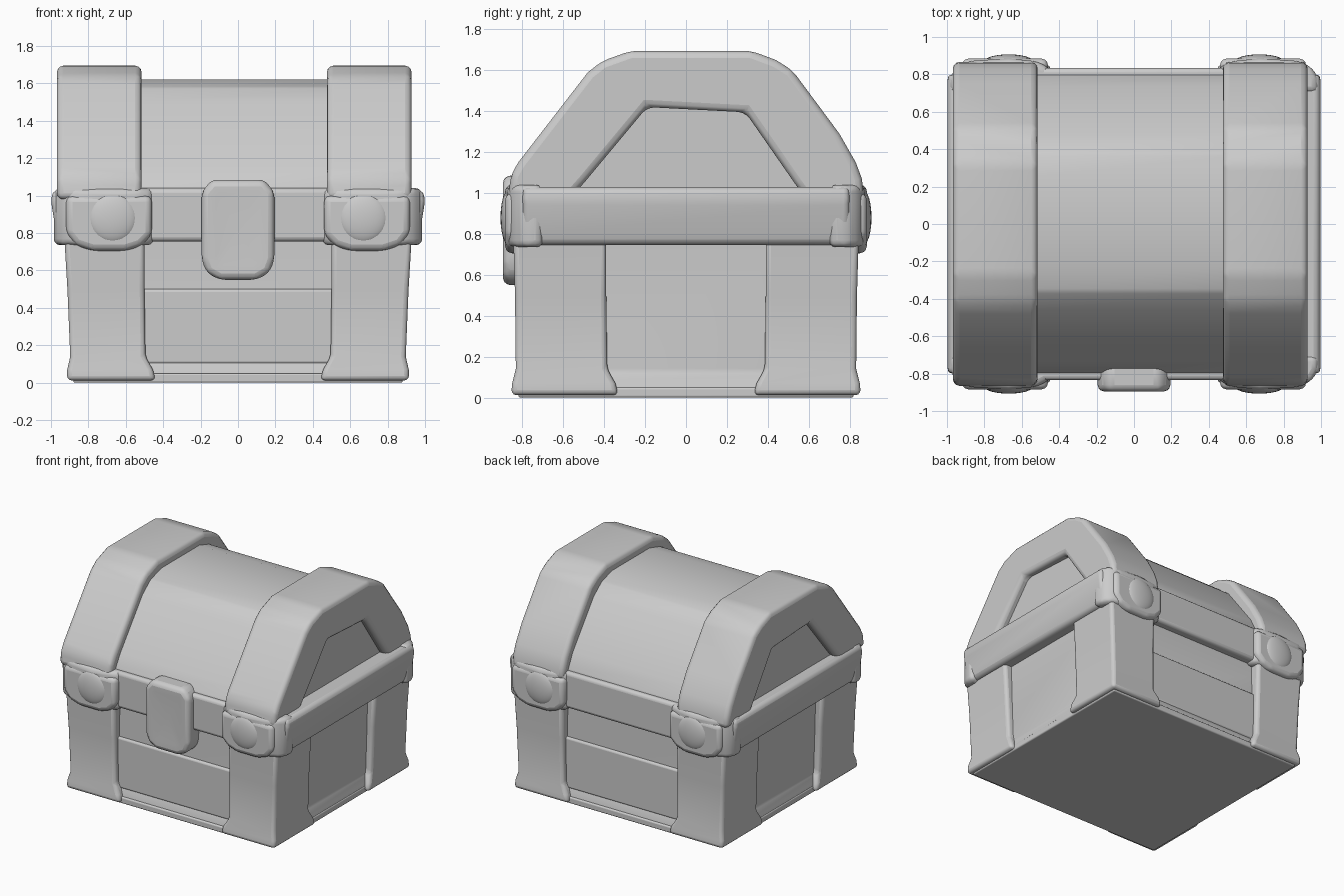
import bpy, bmesh

if "Cube" in bpy.data.objects:
    bpy.data.objects.remove(bpy.data.objects["Cube"])


def finish(name, bm, bevel, segs=3):
    bmesh.ops.recalc_face_normals(bm, faces=bm.faces)
    me = bpy.data.meshes.new(name)
    bm.to_mesh(me)
    bm.free()
    ob = bpy.data.objects.new(name, me)
    bpy.context.collection.objects.link(ob)
    if bevel:
        m = ob.modifiers.new("soft_edges", 'BEVEL')
        m.width, m.segments, m.limit_method = bevel, segs, 'ANGLE'
        m.angle_limit = 0.3
    bpy.ops.object.select_all(action='DESELECT')
    ob.select_set(True)
    bpy.context.view_layer.objects.active = ob
    bpy.ops.object.shade_smooth_by_angle(angle=0.7)
    return ob


def bridge(bm, rings):
    n = len(rings[0])
    for a, b in zip(rings, rings[1:]):
        for i in range(n):
            j = (i + 1) % n
            bm.faces.new((a[i], a[j], b[j], b[i]))
    bm.faces.new(rings[0])
    return bm.faces.new(rings[-1])


def loft(name, levels, bevel):
    """Stack of rectangles: (z, x0, x1, y0, y1)."""
    bm = bmesh.new()
    bridge(bm, [[bm.verts.new(p) for p in ((x0, y0, z), (x1, y0, z), (x1, y1, z), (x0, y1, z))]
                for z, x0, x1, y0, y1 in levels])
    return finish(name, bm, bevel)


def prism(name, pts, axis, a, b, bevel, dent=0):
    """2D outline extruded along an axis from a to b."""
    def place(p, t):
        return {'x': (t, p[0], p[1]), 'y': (p[0], t, p[1]), 'z': (p[0], p[1], t)}[axis]
    bm = bmesh.new()
    cap = bridge(bm, [[bm.verts.new(place(p, t)) for p in pts] for t in (a, b)])
    if dent:
        bmesh.ops.recalc_face_normals(bm, faces=bm.faces)
        bmesh.ops.inset_region(bm, faces=[cap], thickness=0.08)
        bmesh.ops.poke(bm, faces=[cap], offset=-dent)
    return finish(name, bm, bevel)


def box(name, x0, x1, y0, y1, z0, z1, bevel):
    return loft(name, [(z0, x0, x1, y0, y1), (z1, x0, x1, y0, y1)], bevel)


# chest body
loft("body", [(0.025, -0.88, 0.88, -0.81, 0.81), (0.07, -0.87, 0.87, -0.80, 0.80),
              (0.13, -0.85, 0.85, -0.775, 0.775), (0.8, -0.865, 0.865, -0.765, 0.765)], 0.012)

# lid centre between the straps
prism("lid_centre", [(-0.80, 0.9), (-0.80, 1.04), (-0.74, 1.14), (-0.46, 1.50), (-0.36, 1.58), (-0.22, 1.62),
                     (0.25, 1.62), (0.38, 1.58), (0.48, 1.50), (0.74, 1.16), (0.80, 1.04), (0.80, 0.9)],
      'x', -0.6, 0.6, 0.015)

outer = [(-0.87, 0.98), (-0.855, 1.09), (-0.82, 1.15), (-0.48, 1.59), (-0.41, 1.645), (-0.27, 1.695),
         (0.32, 1.695), (0.44, 1.65), (0.52, 1.60), (0.75, 1.29), (0.83, 1.15), (0.86, 1.07), (0.87, 0.98)]
recess = [(0.58, 0.98), (0.53, 1.05), (0.29, 1.395), (-0.19, 1.42), (-0.49, 1.06), (-0.56, 0.98)]

for s, side in ((-1, "left"), (1, "right")):
    inner, end = (-0.515, -0.968) if s < 0 else (0.475, 0.928)
    # lid end strap with trapezoid opening, and the panel set inside it
    prism(side + "_lid_strap", outer + recess, 'x', inner, end, 0.035)
    prism(side + "_lid_panel", [(-0.68, 0.95), (-0.25, 1.5), (0.33, 1.5), (0.7, 0.95)],
          'x', s * 0.4, end - s * 0.065, 0)
    # side rim band
    x0, x1 = sorted((s * 0.8, s))
    loft(side + "_rim", [(z, *sorted((s * 0.8, s * w)), -0.80, 0.80)
                         for z, w in ((0.745, 0.955), (0.80, 0.972), (0.97, 1.0), (1.03, 0.99))], 0.03)
    for t, face in ((-1, "front"), (1, "back")):
        tag = f"{face}_{side}"
        # corner post with flared foot
        loft(tag + "_post", [(z, *sorted((s * xi, s * xo)), *sorted((t * yi, t * yo)))
                             for z, xi, xo, yi, yo in ((0.012, 0.44, 0.915, 0.33, 0.855),
                                                       (0.07, 0.455, 0.913, 0.345, 0.85),
                                                       (0.14, 0.495, 0.897, 0.385, 0.832),
                                                       (0.5, 0.50, 0.912, 0.39, 0.836),
                                                       (0.8, 0.50, 0.93, 0.39, 0.845))], 0.025)
        # rounded rim corner cap
        prism(tag + "_corner_cap", [(s * x, t * y) for x, y in
                                    ((0.45, 0.75), (0.45, 0.835), (0.52, 0.87), (0.67, 0.885), (0.88, 0.872),
                                     (0.95, 0.84), (0.985, 0.78), (0.985, 0.70), (0.8, 0.70))],
              'z', 0.735, 1.04, 0.035)
        # rounded tab hanging off the cap and its domed stud
        tab = [(0.46, 1.0), (0.46, 0.79), (0.52, 0.73), (0.60, 0.705), (0.78, 0.705),
               (0.87, 0.735), (0.92, 0.80), (0.92, 1.0)]
        prism(tag + "_cap_tab", [(s * x, z) for x, z in tab], 'y', t * 0.76, t * 0.884, 0.035)
        bpy.ops.mesh.primitive_uv_sphere_add(segments=24, ring_count=12, location=(s * 0.67, t * 0.87, 0.88))
        stud = bpy.context.object
        stud.name = tag + "_stud"
        stud.scale = (0.13, 0.037, 0.13)
        bpy.ops.object.shade_smooth()

for t, face in ((-1, "front"), (1, "back")):
    # front and back rim bands
    box(face + "_rim", -0.6, 0.6, *sorted((t * 0.7, t * 0.835)), 0.755, 1.04, 0.025)
    # raised lower plank
    box(face + "_plank", -0.6, 0.6, *sorted((t * 0.7, t * 0.79)), 0.10, 0.50, 0.015)

# latch plate with dished centre
prism("latch", [(-0.195, 0.66), (-0.17, 0.59), (-0.10, 0.55), (0.10, 0.55), (0.17, 0.59), (0.195, 0.66),
                (0.195, 1.02), (0.14, 1.085), (-0.14, 1.085), (-0.195, 1.02)],
      'y', -0.74, -0.895, 0.035, dent=0.02)
# underside plate
box("underside", -0.88, 0.88, -0.82, 0.82, 0.0, 0.05, 0.01)
